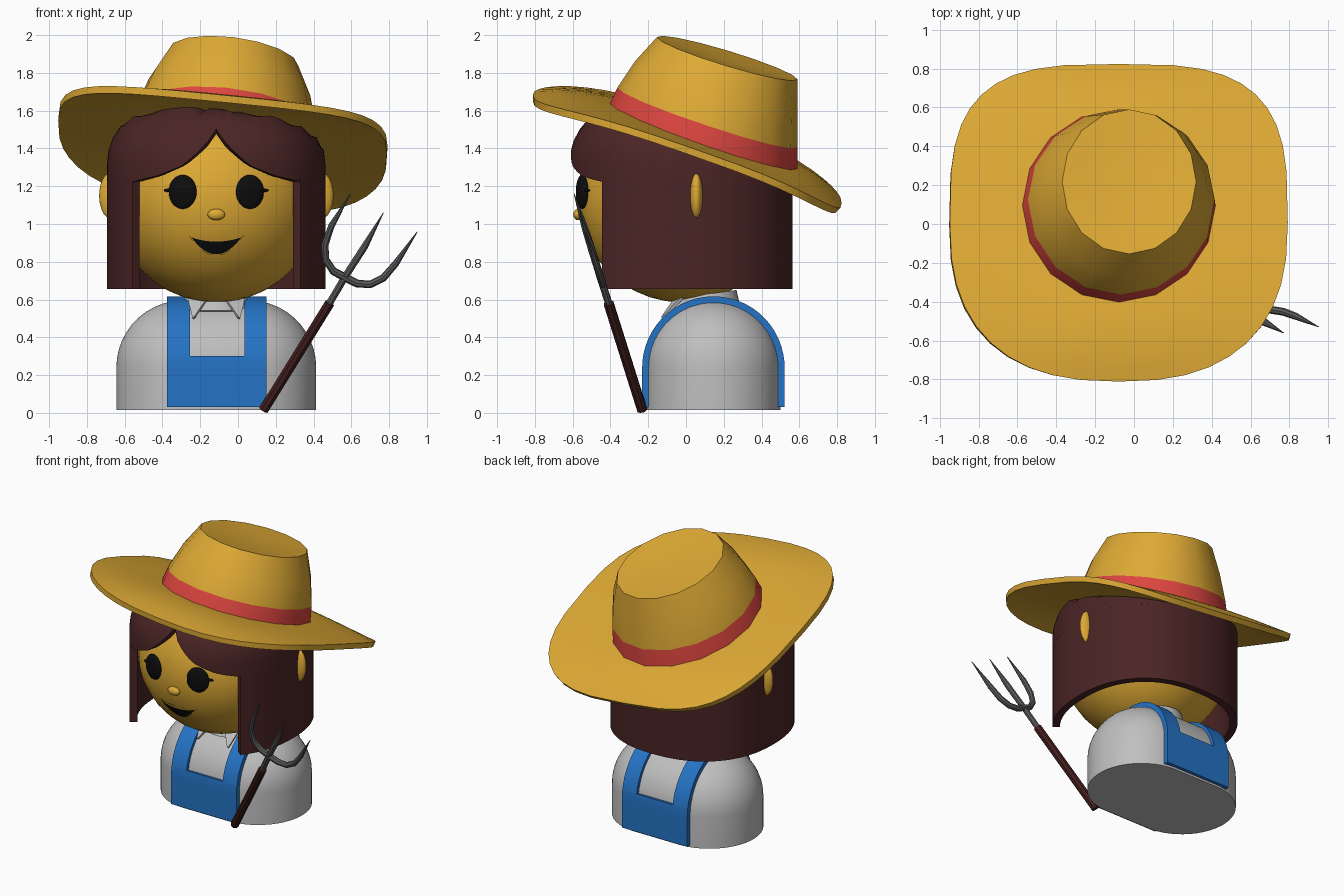
import bpy, math
from math import sin, cos, pi, radians
from mathutils import Vector

if "Cube" in bpy.data.objects:
    bpy.data.objects.remove(bpy.data.objects["Cube"])

CX = -0.115                      # centre line of the figure
HC, HR = Vector((CX, -0.02, 1.14)), 0.555   # head centre and radius


def material(name, rgb):
    m = bpy.data.materials.new(name)
    m.diffuse_color = (*rgb, 1)
    m.use_nodes = True
    m.node_tree.nodes["Principled BSDF"].inputs["Base Color"].default_value = m.diffuse_color
    return m


YELLOW = material("yellow", (0.73, 0.40, 0.035))
HAIR = material("dark_brown", (0.070, 0.018, 0.018))
BLUE = material("blue", (0.018, 0.17, 0.55))
GREY = material("light_grey", (0.52, 0.52, 0.52))
STEEL = material("steel_grey", (0.11, 0.11, 0.11))
RED = material("red", (0.72, 0.06, 0.05))
BLACK = material("black", (0.004, 0.004, 0.004))
WOOD = material("handle_brown", (0.055, 0.014, 0.013))


def finish(ob, *mats, angle=35):
    for m in mats:
        ob.data.materials.append(m)
    bpy.ops.object.select_all(action='DESELECT')
    ob.select_set(True)
    bpy.context.view_layer.objects.active = ob
    bpy.ops.object.convert(target='MESH')
    bpy.ops.object.shade_smooth_by_angle(angle=radians(angle))
    return ob


def loft(name, rings, mats, closed=True, cap=(False, False), thick=0, angle=35, row_mat=None):
    """Skin a list of equal-length point rings."""
    n = len(rings[0])
    verts = [tuple(p) for r in rings for p in r]
    faces, rows = [], []
    for k in range(len(rings) - 1):
        for i in range(n if closed else n - 1):
            j = (i + 1) % n
            faces.append((k * n + i, k * n + j, (k + 1) * n + j, (k + 1) * n + i))
            rows.append(k)
    if cap[0]:
        faces.append(tuple(reversed(range(n))))
        rows.append(-1)
    if cap[1]:
        faces.append(tuple(range(len(verts) - n, len(verts))))
        rows.append(len(rings))
    me = bpy.data.meshes.new(name)
    me.from_pydata(verts, [], faces)
    if row_mat:
        for p, k in zip(me.polygons, rows):
            p.material_index = row_mat(k)
    ob = bpy.data.objects.new(name, me)
    bpy.context.collection.objects.link(ob)
    if thick:
        w = ob.modifiers.new("weld", 'WELD')
        w.merge_threshold = 0.0005
        s = ob.modifiers.new("shell", 'SOLIDIFY')
        s.thickness, s.offset = thick, 0
    return finish(ob, *mats, angle=angle)


def ellipsoid(name, loc, scale, mat, rot=(0, 0, 0)):
    bpy.ops.mesh.primitive_uv_sphere_add(segments=32, ring_count=20, location=loc, rotation=rot)
    ob = bpy.context.object
    ob.name, ob.scale = name, scale
    return finish(ob, mat)


def tube(name, pts, radii, mat):
    cu = bpy.data.curves.new(name, 'CURVE')
    cu.dimensions, cu.bevel_depth, cu.bevel_resolution, cu.use_fill_caps = '3D', 1, 2, True
    sp = cu.splines.new('POLY')
    sp.points.add(len(pts) - 1)
    for q, p, r in zip(sp.points, pts, radii):
        q.co, q.radius = (*p, 1), r
    ob = bpy.data.objects.new(name, cu)
    bpy.context.collection.objects.link(ob)
    return finish(ob, mat)


def spow(v, e):
    return math.copysign(abs(v) ** e, v)


def interp(x, table):
    for (x0, y0), (x1, y1) in zip(table, table[1:]):
        if x <= x1:
            return y0 + (y1 - y0) * (x - x0) / (x1 - x0)
    return table[-1][1]


# Torso: a capsule-like block with a domed top and flat base
def torso_ring(r, z):
    ring = []
    for i in range(48):
        a = 2 * pi * (i + 0.5) / 48
        ring.append((CX + r * cos(a) + math.copysign(0.175, cos(a)), 0.145 + r * sin(a), z))
    return ring


loft("torso", [torso_ring(0.355, 0.015)] +
     [torso_ring(0.355 * cos(radians(p)), 0.24 + 0.355 * sin(radians(p))) for p in range(0, 89, 8)],
     [GREY], cap=(True, True))


# Overalls: bib panels front and back, straps over the shoulders
def arch(a, r):
    return (0.145 - r * cos(radians(a)), 0.24 + r * sin(radians(a)))


def cloth_strip(name, x0, x1, angles, hem=None):
    rings = []
    for a in angles:
        (yo, zo), (yi, zi) = arch(a, 0.377), arch(a, 0.342)
        if a in (-1, 181):       # straight hem below the arch
            zo = zi = hem
            yo, yi = (-0.232, -0.197) if a < 0 else (0.522, 0.487)
        rings.append([(x0, yo, zo), (x1, yo, zo), (x1, yi, zi), (x0, yi, zi)])
    loft(name, rings, [BLUE], cap=(True, True))


cloth_strip("bib_front", -0.375, 0.15, [-1, 0, 5, 9.5], 0.03)
cloth_strip("bib_back", -0.375, 0.15, [170.5, 175, 180, 181], 0.03)
for side, x0, x1 in (("left", -0.375, -0.255), ("right", 0.035, 0.15)):
    cloth_strip("strap_" + side, x0, x1, [9.5 + 161 * i / 24 for i in range(25)])


# Neck and collar
def circle(r, z, cy=0.1, tilt=0.0, n=32):
    return [(CX + r * cos(2 * pi * i / n), cy + r * sin(2 * pi * i / n),
             z + tilt * r * sin(2 * pi * i / n)) for i in range(n)]


loft("neck", [circle(0.13, 0.5), circle(0.13, 0.68)], [YELLOW], cap=(True, True))
loft("collar", [circle(0.185, 0.54), circle(0.16, 0.625, tilt=0.15)], [GREY], thick=0.015)
for s in (-1, 1):
    loft("collar_tab", [[(CX + s * 0.155, -0.01, 0.62), (CX + s * 0.05, -0.06, 0.60)],
                        [(CX + s * 0.125, -0.125, 0.50), (CX + s * 0.115, -0.125, 0.505)]],
         [GREY], closed=False, thick=0.015)

# Head, ears, eyes with lashes, nose
ellipsoid("head", HC, (HR, HR, HR), YELLOW)
for s in (-1, 1):
    ellipsoid("ear", (CX + s * 0.56, 0.055, 1.15), (0.06, 0.034, 0.12), YELLOW)
    ellipsoid("eye", (CX + s * 0.178, -0.55, 1.17), (0.077, 0.026, 0.09), BLACK, (0, 0, s * 0.3))
    ellipsoid("eyelash", (CX + s * 0.25, -0.525, 1.178), (0.03, 0.012, 0.009), BLACK, (0, 0, s * 0.45))
ellipsoid("nose", (CX, -0.572, 1.05), (0.046, 0.025, 0.03), YELLOW)


# Mouth: crescent plate laid on the face
def on_face(x, z, lift):
    return HC + (Vector((x, HC.y - math.sqrt(HR**2 - (x - CX)**2 - (z - HC.z)**2), z)) - HC) * (1 + lift / HR)


def crescent(name, half, top, bottom, corner, lift, mat):
    rings = []
    for k in range(4):
        dip = top + (bottom - top) * k / 3
        rings.append([on_face(CX + half * u / 10, corner - dip * (1 - (u / 10)**2), lift)
                      for u in range(-10, 11)])
    loft(name, rings, [mat], closed=False)


crescent("lips", 0.145, 0.012, 0.105, 0.94, 0.004, YELLOW)
crescent("mouth", 0.13, 0.022, 0.088, 0.932, 0.008, BLACK)


# Hat planes used for the brim, crown and for trimming the hair
def brim_plane(x, y):
    return 1.48 - 0.35 * y - 0.1 * (x + 0.08)


# Hair: long curtain around the sides and back, domed cap with parted fringe
def hair_xy(t, k=1.0):           # t = 0 faces front
    e = 2 / 2.3
    depth = 0.575 if cos(t) > 0 else 0.56
    return CX + k * 0.553 * spow(sin(t), e), -0.02 - k * depth * spow(cos(t), e)


T0 = math.asin((0.425 / 0.553) ** 1.15)
curtain = [T0 + (2 * pi - 2 * T0) * i / 60 for i in range(61)]
loft("hair_curtain", [[(*hair_xy(t), z) for t in curtain] for z in (0.68 - 0.025, 0.95, 1.24)],
     [HAIR], closed=False, thick=0.05)
FRINGE = [(0, 1.49), (0.05, 1.42), (0.1, 1.37), (0.17, 1.31), (0.3, 1.255), (0.44, 1.22)]
cap_rings = [[] for _ in range(11)]
for i in range(112):
    t = 2 * pi * i / 112
    zb = interp(abs(hair_xy(t)[0] - CX), FRINGE) if cos(t) > 0 else 1.22
    p0 = math.asin(max(0, zb - 1.32) / 0.36)
    for k in range(11):
        p = p0 + (pi / 2 - 0.03 - p0) * max(0, k - 1) / 9
        x, y = hair_xy(t, cos(p) ** 0.8)
        z = zb if k == 0 else 1.32 + 0.36 * sin(p)
        cap_rings[k].append((x, y, min(z, brim_plane(x, y) - 0.05)))
loft("hair_cap", cap_rings, [HAIR], cap=(False, True), thick=0.05)

# Hat brim: rounded-square sheet, drooping at front and back
brim = []
for k in range(7):
    t = k / 6
    ring = []
    for i in range(40):
        a = 2 * pi * i / 40
        e = 2 / (3.3 if sin(a) > 0 else 2.5)
        ox, oy = 0.87 * spow(cos(a), e), 0.81 * spow(sin(a), e)
        x = -0.08 + 0.46 * cos(a) * (1 - t) + ox * t
        y = (0.09 + 0.46 * sin(a)) * (1 - t) + oy * t
        ring.append((x, y, brim_plane(x, y) - 0.1 * t * t * sin(a)**2))
    brim.append(ring)
loft("hat_brim", brim, [YELLOW], thick=0.038, angle=50)

# Hat crown: tapered, tilted, with the red band as its lowest row
crown = []
for f, dent in ((0, 1), (0.27, 1), (0.65, 1), (1, 1), (1, 0.72), (1, 0.3)):
    ring = []
    for i in range(16):
        a = 2 * pi * (i + 0.5) / 16 + pi / 16
        bx, by = -0.08 + 0.5 * cos(a), 0.09 + 0.5 * sin(a)
        tx, ty = -0.025 + 0.345 * dent * cos(a), 0.218 + 0.372 * dent * sin(a)
        bz = brim_plane(bx, by)
        tz = 1.91 - 0.3 * (ty - 0.1) - 0.12 * tx - (1 - dent) * 0.03
        bulge = 0.03 * sin(pi * f)
        ring.append((bx + (tx - bx) * f + bulge * cos(a),
                     by + (ty - by) * f + bulge * min(0, sin(a)), bz + (tz - bz) * f))
    crown.append(ring)
loft("hat_crown", crown, [YELLOW, RED], cap=(False, True), row_mat=lambda k: 1 if k == 0 else 0)


# Pitchfork leaning against the body; all parts lie in one tilted plane
def fork(pts):
    return [(x, -0.23 - 0.315 * (z - 0.01), z) for x, z in pts]


tube("fork_handle", fork([(0.135, 0.015), (0.485, 0.58)]), [0.028, 0.028], WOOD)
tube("fork_shaft", fork([(0.475, 0.565), (0.57, 0.725)]), [0.02, 0.02], STEEL)
tube("fork_middle_tine", fork([(0.56, 0.71), (0.67, 0.88), (0.77, 1.06)]), [0.02, 0.02, 0.002], STEEL)
tube("fork_left_tine", fork([(0.57, 0.715), (0.505, 0.75), (0.465, 0.81), (0.46, 0.89),
                             (0.495, 0.99), (0.595, 1.16)]),
     [0.022, 0.021, 0.02, 0.02, 0.018, 0.002], STEEL)
tube("fork_right_tine", fork([(0.57, 0.715), (0.63, 0.685), (0.70, 0.68), (0.77, 0.715),
                              (0.835, 0.79), (0.95, 0.96)]),
     [0.022, 0.021, 0.02, 0.02, 0.018, 0.002], STEEL)
